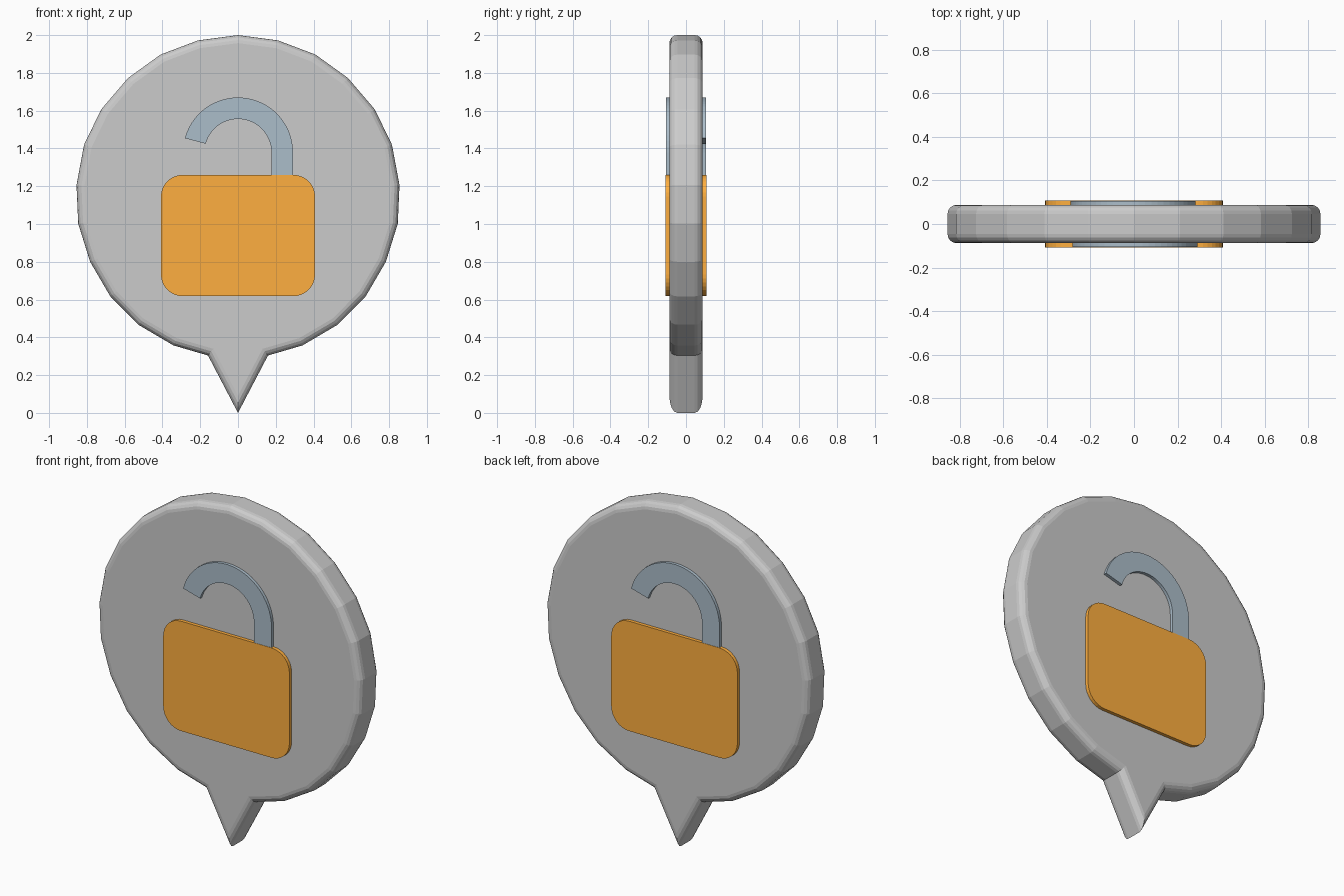
import bpy, bmesh
from math import sin, cos, pi, radians

if "Cube" in bpy.data.objects:
    bpy.data.objects.remove(bpy.data.objects["Cube"])


def material(name, color):
    m = bpy.data.materials.new(name)
    m.diffuse_color = color
    m.use_nodes = True
    m.node_tree.nodes["Principled BSDF"].inputs["Base Color"].default_value = m.diffuse_color
    return m


def prism(name, profile, y0, y1, mat=None, bevel=0.0):
    """Extrude an x/z outline from y0 to y1, optionally rounding both rims."""
    bm = bmesh.new()
    face = bm.faces.new([bm.verts.new((x, y0, z)) for x, z in profile])
    ext = bmesh.ops.extrude_face_region(bm, geom=[face], use_keep_orig=True)
    verts = [g for g in ext["geom"] if isinstance(g, bmesh.types.BMVert)]
    bmesh.ops.translate(bm, verts=verts, vec=(0, y1 - y0, 0))
    bmesh.ops.recalc_face_normals(bm, faces=bm.faces[:])
    if bevel:
        rims = [e for e in bm.edges if abs(e.verts[0].co.y - e.verts[1].co.y) < 1e-5]
        bmesh.ops.bevel(bm, geom=rims, offset=bevel, segments=4, profile=0.5,
                        affect='EDGES', clamp_overlap=True)
    mesh = bpy.data.meshes.new(name)
    bm.to_mesh(mesh)
    bm.free()
    ob = bpy.data.objects.new(name, mesh)
    bpy.context.collection.objects.link(ob)
    if mat:
        mesh.materials.append(mat)
    return ob


def arc(cx, cz, r, a0, a1, n):
    return [(cx + r * cos(radians(a0 + (a1 - a0) * i / n)),
             cz + r * sin(radians(a0 + (a1 - a0) * i / n))) for i in range(n + 1)]


orange = material("orange", (1.0, 0.43, 0.05, 1))
steel = material("steel", (0.41, 0.51, 0.59, 1))

# Speech-bubble badge: right half of the outline, mirrored
half = [(0.212, 1.972), (0.41, 1.897), (0.582, 1.773), (0.724, 1.607),
        (0.815, 1.42), (0.855, 1.206), (0.846, 1.002), (0.783, 0.80),
        (0.676, 0.617), (0.528, 0.467), (0.341, 0.357), (0.159, 0.304)]
outline = [(0, 2.0)] + half + [(0, 0.0)] + [(-x, z) for x, z in reversed(half)]
prism("badge", outline, -0.088, 0.088, bevel=0.042)

# Padlock body outline: rounded rectangle
R, W, LOW, HIGH = 0.115, 0.408, 0.618, 1.26
body = []
for cx, cz, a in ((W - R, HIGH - R, 0), (R - W, HIGH - R, 90),
                  (R - W, LOW + R, 180), (W - R, LOW + R, 270)):
    body += arc(cx, cz, R, a, a + 90, 8)

# Open shackle outline: straight right leg and an arc ending short on the left
shackle = ([(0.291, 1.255)] + arc(0, 1.379, 0.291, 0, 165, 28)
           + arc(0, 1.379, 0.177, 165, 0, 28) + [(0.177, 1.255)])

# One padlock on each side; the back one is turned half a circle about z
for side, angle in (("front", 0), ("back", pi)):
    prism(side + "_lock_body", body, -0.108, -0.08, orange).rotation_euler.z = angle
    prism(side + "_shackle", shackle, -0.106, -0.08, steel).rotation_euler.z = angle
